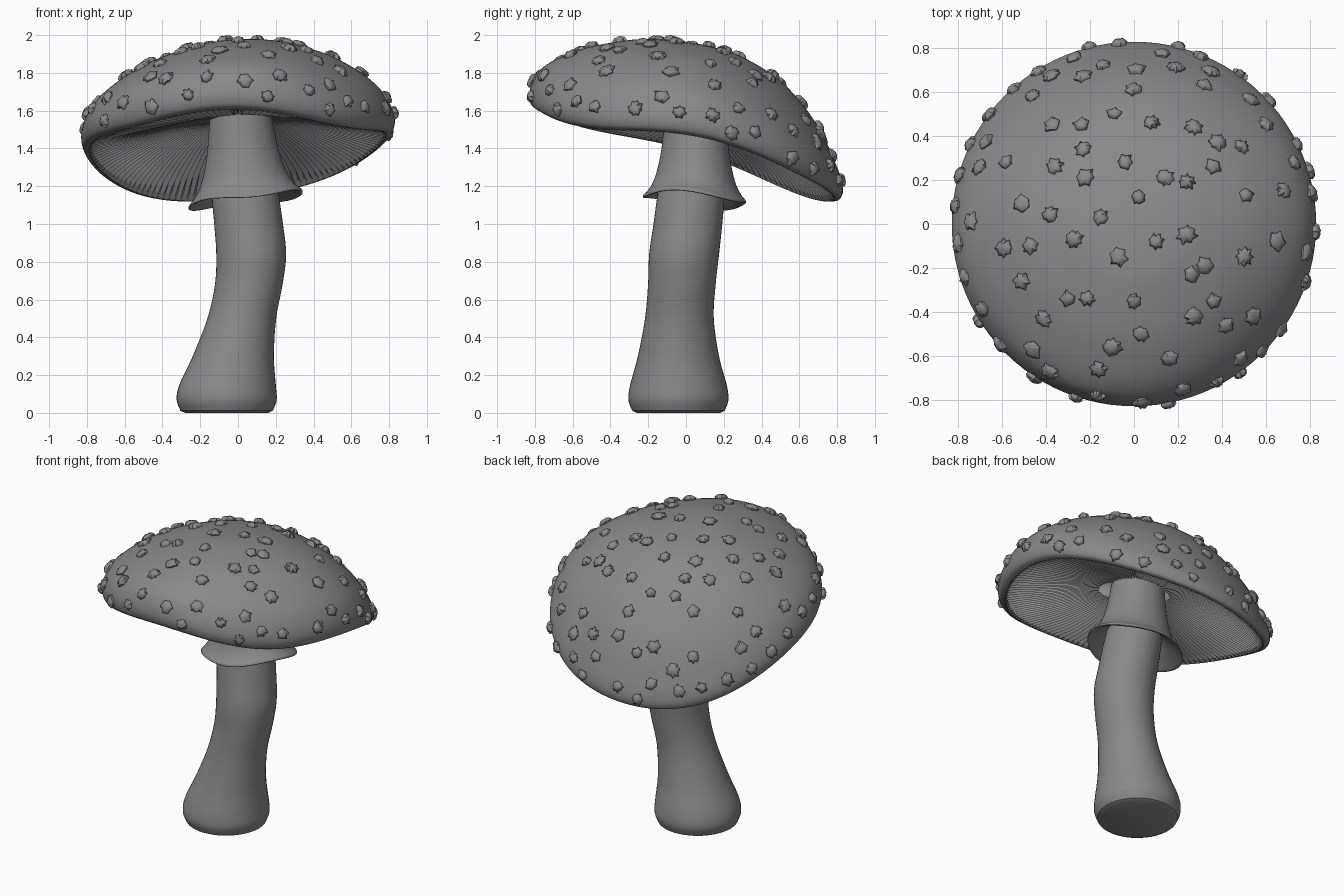
import bpy, bmesh, math, random
from mathutils import Vector

if "Cube" in bpy.data.objects:
    bpy.data.objects.remove(bpy.data.objects["Cube"])

random.seed(7)
TAU = 2 * math.pi

# Dark grey used on every part
GREY = bpy.data.materials.new("dark_grey")
GREY.diffuse_color = (.25, .25, .25, 1)
GREY.use_nodes = True
GREY.node_tree.nodes["Principled BSDF"].inputs["Base Color"].default_value = GREY.diffuse_color


def spline(pts, t):
    """Catmull-Rom through pts, t in 0..1."""
    n = len(pts) - 1
    f = min(max(t, 0), 1) * n
    i = min(int(f), n - 1)
    u = f - i
    a, b, c, d = (Vector(pts[min(max(k, 0), n)]) for k in (i - 1, i, i + 1, i + 2))
    return 0.5 * (2 * b + (c - a) * u + (2 * a - 5 * b + 4 * c - d) * u * u
                  + (3 * b - a - 3 * c + d) * u ** 3)


def make_object(name, bm, angle=40):
    bmesh.ops.recalc_face_normals(bm, faces=bm.faces)
    me = bpy.data.meshes.new(name)
    bm.to_mesh(me)
    bm.free()
    me.materials.append(GREY)
    ob = bpy.data.objects.new(name, me)
    bpy.context.collection.objects.link(ob)
    bpy.ops.object.select_all(action='DESELECT')
    ob.select_set(True)
    bpy.context.view_layer.objects.active = ob
    bpy.ops.object.shade_smooth_by_angle(angle=math.radians(angle))
    return ob


def skin(bm, rings, cap_start=False, cap_end=False):
    """Bridge a list of equally sized closed rings."""
    vs = [[bm.verts.new(p) for p in r] for r in rings]
    n = len(vs[0])
    for a, b in zip(vs, vs[1:]):
        for i in range(n):
            j = (i + 1) % n
            bm.faces.new((a[i], a[j], b[j], b[i]))
    if cap_start:
        bm.faces.new(vs[0])
    if cap_end:
        bm.faces.new(vs[-1])


# Cap: dome over a tilted, wavy rim; the tilt fades towards the middle
CAP = [(0, .575), (.15, .568), (.3, .54), (.5, .46), (.65, .355), (.75, .25),
       (.808, .15), (.83, .07), (.818, .015), (.785, 0)]


def place(r, h, a):
    x, y = r * math.cos(a), r * math.sin(a)
    k = min(1, (r / .79) ** 3)
    wave = .016 * math.cos(4 * a) + .016 * math.sin(3 * a)
    return Vector((x, y, 1.387 + .05 * x - .28 * y * (.5 + .5 * k) + h
                   + k * (.05 * (x * x - y * y) + .088 * x * y + wave)))


def cap_point(t, a):
    r, h = spline(CAP, t)
    return place(r, h, a)


bm = bmesh.new()
skin(bm, [[cap_point(.01 + .99 * k / 40, TAU * i / 96) for i in range(96)]
          for k in range(41)], cap_start=True)
make_object("cap", bm)

# Gills: radial pleats under the cap
LOWER = [(.79, 0), (.7, .035), (.5, .095), (.3, .15), (.05, .185)]
GILLS = 140
bm = bmesh.new()
rings = []
for k in range(13):
    r, h = spline(LOWER, k / 12)
    depth = .05 * min(1, k / 3, r / .3)
    rings.append([place(r, h + depth * (i % 2), TAU * i / (2 * GILLS))
                  for i in range(2 * GILLS)])
skin(bm, rings)
make_object("gills", bm, 20)

# Stem: bent tube with a bulbous foot (x, y, z, radius)
STEM = [(-.06, -.04, .012, .245), (-.06, -.04, .07, .265), (-.055, -.04, .15, .255),
        (-.025, -.04, .3, .215), (.02, -.035, .5, .182), (.057, -.022, .68, .179),
        (.07, -.01, .84, .185), (.056, .01, 1.0, .182), (.04, .025, 1.14, .178),
        (.02, .045, 1.35, .165), (.01, .05, 1.63, .15)]
bm = bmesh.new()
rings = [[(-.06 + .22 * math.cos(TAU * i / 48), -.04 + .22 * math.sin(TAU * i / 48), 0)
          for i in range(48)]]
for k in range(51):
    x, y, z, r = spline(STEM, k / 50)
    rings.append([(x + r * math.cos(TAU * i / 48), y + r * math.sin(TAU * i / 48), z)
                  for i in range(48)])
skin(bm, rings, True, True)
make_object("stem", bm)

# Skirt: sheath around the upper stem, flaring to a wavy tilted hem
SKIRT = [(.158, 1.61), (.17, 1.5), (.185, 1.38), (.207, 1.28), (.232, 1.21),
         (.26, 1.165), (.284, 1.14), (.285, 1.125), (.26, 1.135), (.2, 1.18), (.16, 1.22)]
bm = bmesh.new()
rings = []
for k in range(41):
    r, z = spline(SKIRT, k / 40)
    w = min(1, max(0, (1.62 - z) / .48))
    ring = []
    for i in range(64):
        a = TAU * i / 64
        rr = r * (1 + w * (.05 * math.cos(2 * a) + .02 * math.sin(3 * a)))
        x, y = rr * math.cos(a), rr * math.sin(a)
        ring.append((x + .01 + .03 * w, y + .05,
                     z + w * (.12 * x - .09 * y + .012 * math.cos(3 * a + 1))))
    rings.append(ring)
skin(bm, rings)
make_object("skirt", bm)

# Warts: ragged little patches; the first group is placed, the rim group is scattered
SPOTS = [(-.23, .67), (-.14, .72), (.01, .70), (0, .61), (.19, .71), (.35, .69), (.32, .63),
         (-.46, .58), (-.37, .45), (-.24, .45), (-.09, .5), (.08, .46), (.27, .44), (.38, .37),
         (.49, .35), (.6, .45), (.36, .26), (.51, .13), (.68, .15), (-.23, .34), (-.36, .26),
         (-.58, .28), (-.7, .26), (-.22, .21), (-.04, .28), (.14, .21), (.24, .19), (.02, .12),
         (-.38, .04), (-.51, .09), (-.15, .03), (-.74, .01), (-.59, -.11), (-.47, -.1),
         (-.27, -.07), (-.07, -.15), (.1, -.08), (.24, -.05), (.26, -.23), (.32, -.19),
         (.5, -.15), (.65, -.08), (-.51, -.26), (-.41, -.43), (-.3, -.34), (-.21, -.34),
         (0, -.35), (.27, -.42), (.36, -.35), (.42, -.46), (.54, -.42), (.03, -.5),
         (-.1, -.56), (.16, -.61), (-.16, -.66), (.22, -.75), (-.46, -.57)]


def param_at(radius):
    lo, hi = 0, .72
    for _ in range(24):
        mid = (lo + hi) / 2
        lo, hi = (mid, hi) if spline(CAP, mid)[0] < radius else (lo, mid)
    return lo


sites = [(param_at(math.hypot(x, y)), math.atan2(y, x)) for x, y in SPOTS]
for _ in range(400):
    t, a = random.uniform(.58, .8), random.uniform(0, TAU)
    p = cap_point(t, a)
    if all((p - cap_point(*s)).length > .13 for s in sites):
        sites.append((t, a))

bm = bmesh.new()
for t, a in sites:
    p = cap_point(t, a)
    u = (cap_point(t, a + .02) - cap_point(t, a - .02)).normalized()
    v = (cap_point(t + .01, a) - cap_point(t - .01, a)).normalized()
    n = v.cross(u).normalized()
    if n.dot(p - Vector((0, 0, 1.35))) < 0:
        n = -n
    v = n.cross(u)
    size = random.uniform(.032, .044)
    points = 2 * random.randint(5, 8)
    start = random.uniform(0, TAU)
    spikes = []
    for i in range(points):
        reach = size * (random.uniform(.95, 1.25) if i % 2 else random.uniform(.75, .95))
        b = start + TAU * (i + random.uniform(-.3, .3)) / points
        spikes.append((u * math.cos(b) + v * math.sin(b)) * reach)
    rings = [[p + n * (h + random.uniform(-.003, .003)) + d * s for d in spikes]
             for s, h in ((.85, -.012), (1, .008), (.72, .02), (.35, .025))]
    skin(bm, rings, cap_start=True, cap_end=True)
make_object("warts", bm, 50)
